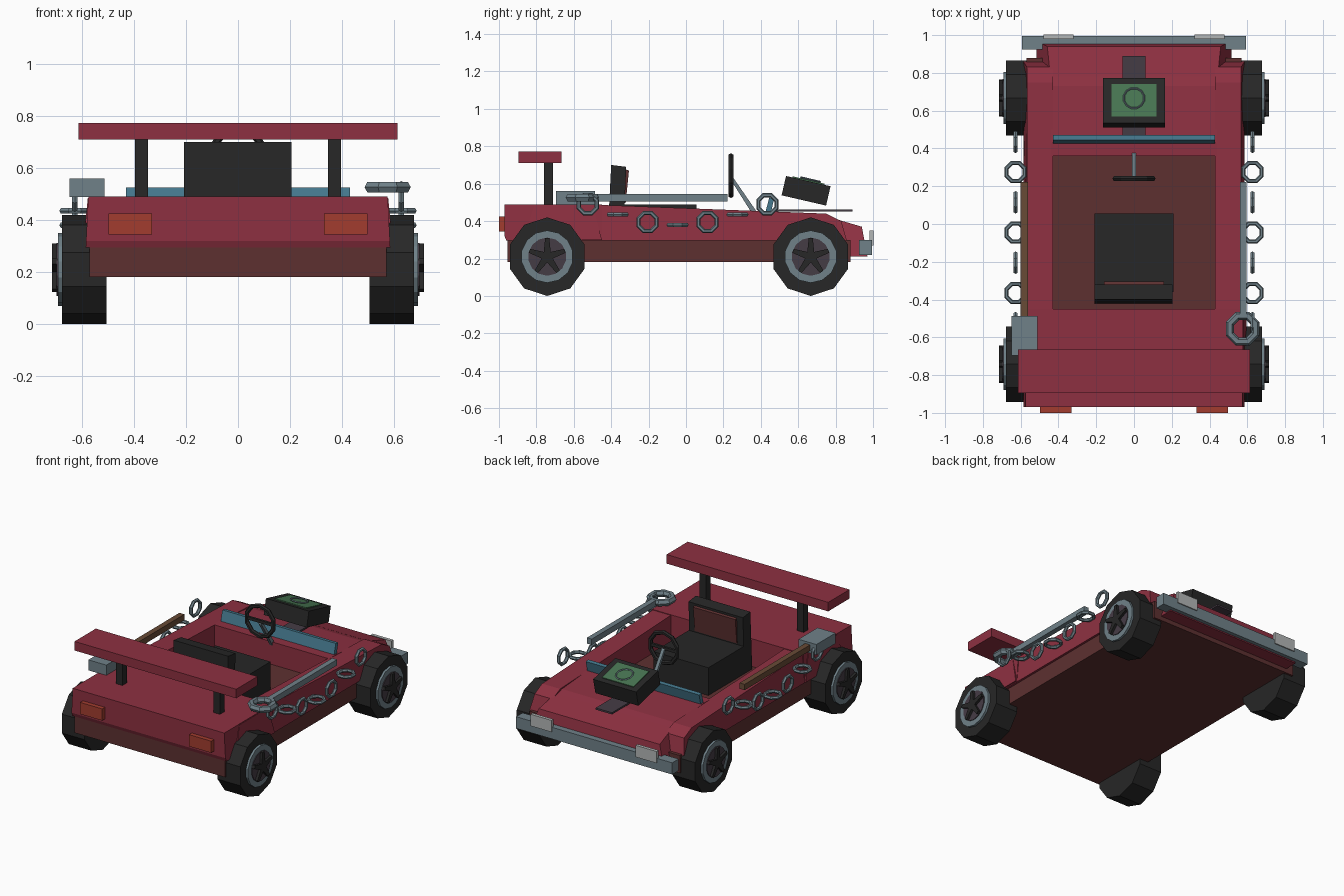
import bpy, bmesh, math
from mathutils import Matrix, Vector

if "Cube" in bpy.data.objects:
    bpy.data.objects.remove(bpy.data.objects["Cube"])


def material(name, r, g, b):
    m = bpy.data.materials.new(name)
    m.diffuse_color = (r, g, b, 1)
    m.use_nodes = True
    m.node_tree.nodes["Principled BSDF"].inputs["Base Color"].default_value = m.diffuse_color
    return m


RED = material("body red", .27, .03, .053)
BROWN = material("floor brown", .11, .03, .03)
BLACK = material("rubber black", .02, .02, .02)
GREY = material("steel grey", .16, .22, .25)
BLUE = material("glass blue", .06, .19, .27)
GREEN = material("screen green", .065, .18, .085)
ORANGE = material("tail orange", .36, .046, .028)
PURPLE = material("dark purple", .06, .045, .06)
LIGHT = material("lamp light grey", .45, .47, .47)
WOOD = material("wood", .14, .07, .037)


def add(name, verts, faces, mat, matrix=Matrix()):
    bm = bmesh.new()
    vs = [bm.verts.new(matrix @ Vector(v)) for v in verts]
    for f in faces:
        bm.faces.new([vs[i] for i in f])
    bmesh.ops.recalc_face_normals(bm, faces=bm.faces)
    me = bpy.data.meshes.new(name)
    bm.to_mesh(me)
    bm.free()
    me.materials.append(mat)
    ob = bpy.data.objects.new(name, me)
    bpy.context.collection.objects.link(ob)
    return ob


def prism(name, pts, x0, x1, mat, matrix=Matrix()):
    """Extrude a (y, z) profile along x; x0 and x1 may be functions of (y, z)."""
    n = len(pts)
    at = lambda x, p: x(*p) if callable(x) else x
    verts = [(at(x, p), *p) for x in (x0, x1) for p in pts]
    faces = [range(n), range(n, 2 * n)]
    faces += [(i, (i + 1) % n, n + (i + 1) % n, n + i) for i in range(n)]
    return add(name, verts, faces, mat, matrix)


def box(name, x, y, z, mat, matrix=Matrix()):
    pts = [(y[0], z[0]), (y[1], z[0]), (y[1], z[1]), (y[0], z[1])]
    return prism(name, pts, x[0], x[1], mat, matrix)


def disc(name, y, z, r, n, x0, x1, mat):
    pts = [(y + r * math.sin(2 * math.pi * i / n), z - r * math.cos(2 * math.pi * i / n))
           for i in range(n)]
    return prism(name, pts, x0, x1, mat)


def ring(name, loc, R, r, mat, rot=Matrix(), n=8, m=6):
    verts, faces = [], []
    for i in range(n):
        a = 2 * math.pi * (i + .5) / n
        for j in range(m):
            b = 2 * math.pi * j / m
            d = R + r * math.cos(b)
            verts.append((d * math.cos(a), d * math.sin(a), r * math.sin(b)))
            k, l = (i + 1) % n, (j + 1) % m
            faces.append((i * m + j, k * m + j, k * m + l, i * m + l))
    return add(name, verts, faces, mat, Matrix.Translation(loc) @ rot)


ABOUT_X = Matrix.Rotation(math.pi / 2, 4, 'X')
ABOUT_Y = Matrix.Rotation(math.pi / 2, 4, 'Y')

# Chassis, rear deck, hood and nose
box("chassis", (-.57, .57), (-.955, .88), (.18, .3), BROWN)
deck = [(-.96, .295), (-.45, .295), (-.45, .49), (-.97, .49), (-.97, .32)]
deck_w = lambda y, z: .585 - .01 * (z - .295) / .195
prism("rear_deck", deck, lambda y, z: -deck_w(y, z), deck_w, RED)
hood = [(.36, .3), (.8, .3), (.8, .41), (.73, .432), (.43, .455), (.36, .455)]
prism("hood", hood, -.44, .44, RED)
nose = [(.78, .21), (.97, .21), (.94, .37), (.78, .417)]
nose_w = lambda y, z: .515 - .07 * (z - .21) / .2
prism("nose", nose, lambda y, z: -nose_w(y, z), nose_w, RED)

# Parts that repeat on both sides
for side, s in (("left", -1), ("right", 1)):
    rail = [(-.5, .295), (.86, .295), (.83, .4), (.75, .44), (-.5, .488)]
    prism(side + "_rail", rail, s * .43, lambda y, z: s * (.585 if z < .3 else .567), RED)
    fender = [(-.87, .3), (-.45, .3), (-.5, .485), (-.81, .485)]
    prism(side + "_rear_fender", fender, s * .5, lambda y, z: s * (.595 if z < .4 else .577), RED)
    box(side + "_spoiler_post", (s * .345, s * .395), (-.76, -.71), (.48, .72), BLACK)
    box(side + "_tail_light", (s * .33, s * .497), (-1, -.965), (.345, .425), ORANGE)
    box(side + "_headlight", (s * .32, s * .478), (.98, 1.002), (.27, .35), LIGHT)

    # Wheels with five spokes
    for end, y in (("rear", -.742), ("front", .667)):
        n = f"{side}_{end}_"
        disc(n + "tyre", y, .21, .21, 10, s * .505, s * .677, BLACK)
        disc(n + "rim", y, .21, .14, 14, s * .6, s * .692, GREY)
        disc(n + "hub", y, .21, .102, 14, s * .6, s * .697, PURPLE)
        for i in range(5):
            turn = (Matrix.Translation((0, y, .21))
                    @ Matrix.Rotation(2 * math.pi * i / 5, 4, 'X'))
            spoke = [(-.021, 0), (.021, 0), (.011, .1), (-.011, .1)]
            prism(f"{n}spoke_{i + 1}", spoke, s * .65, s * .714, BLACK, turn)

    # Sagging chain of alternating links
    heights = (.49, .435, .395, .38, .395, .435, .49)
    for i, z in enumerate(heights):
        ring(f"{side}_chain_link_{i + 1}", (s * .627, .435 - .16 * i, z), .052, .012,
             GREY, Matrix() if i % 2 else ABOUT_Y)

# Spoiler and bumper
box("spoiler", (-.613, .613), (-.895, -.665), (.71, .772), RED)
box("front_bumper", (-.592, .592), (.925, .995), (.22, .3), GREY)

# Windscreen
screen = [(.42, .43), (.45, .43), (.472, .522), (.445, .525)]
prism("windscreen", screen, -.43, .43, BLUE)

# Seat
box("seat_cushion", (-.208, .208), (-.36, .055), (.3, .49), BLACK)
back = [(-.42, .3), (-.335, .3), (-.32, .69), (-.4, .7)]
prism("seat_back", back, -.208, .205, BLACK)
pad = [(-.33, .5), (-.322, .5), (-.305, .67), (-.32, .675)]
prism("seat_back_pad", pad, -.16, .16, BROWN)

# Steering wheel and column
ring("steering_wheel", (0, .24, .643), .105, .015, BLACK, ABOUT_X, 10)
box("steering_spoke", (-.105, .105), (.232, .248), (.632, .652), BLACK)
column = [(.24, .65), (.24, .62), (.36, .43), (.385, .44)]
prism("steering_column", column, -.011, .011, GREY)

# Tilted screen box above a thin plate on the hood
box("hood_plate", (-.062, .062), (.47, .89), (.45, .462), PURPLE)
tilt = Matrix.Translation((0, .642, .562)) @ Matrix.Rotation(math.radians(-13), 4, 'X')
box("hood_box", (-.163, .163), (-.122, .122), (-.053, .053), BLACK, tilt)
box("hood_box_screen", (-.12, .12), (-.088, .088), (.05, .059), GREEN, tilt)
ring("screen_ring", tilt @ Vector((0, .01, .064)), .055, .005, GREY,
     Matrix.Rotation(math.radians(-13), 4, 'X'), 12, 4)

# Hammer on the left rail
box("hammer_handle", (-.6, -.562), (-.5, .222), (.505, .545), WOOD)
box("hammer_head", (-.648, -.512), (-.695, -.487), (.488, .56), GREY)

# Wrench on the right rail
box("wrench_handle", (.56, .596), (-.49, .222), (.505, .545), GREY)
ring("wrench_ring", (.575, -.555, .526), .073, .023, GREY)
